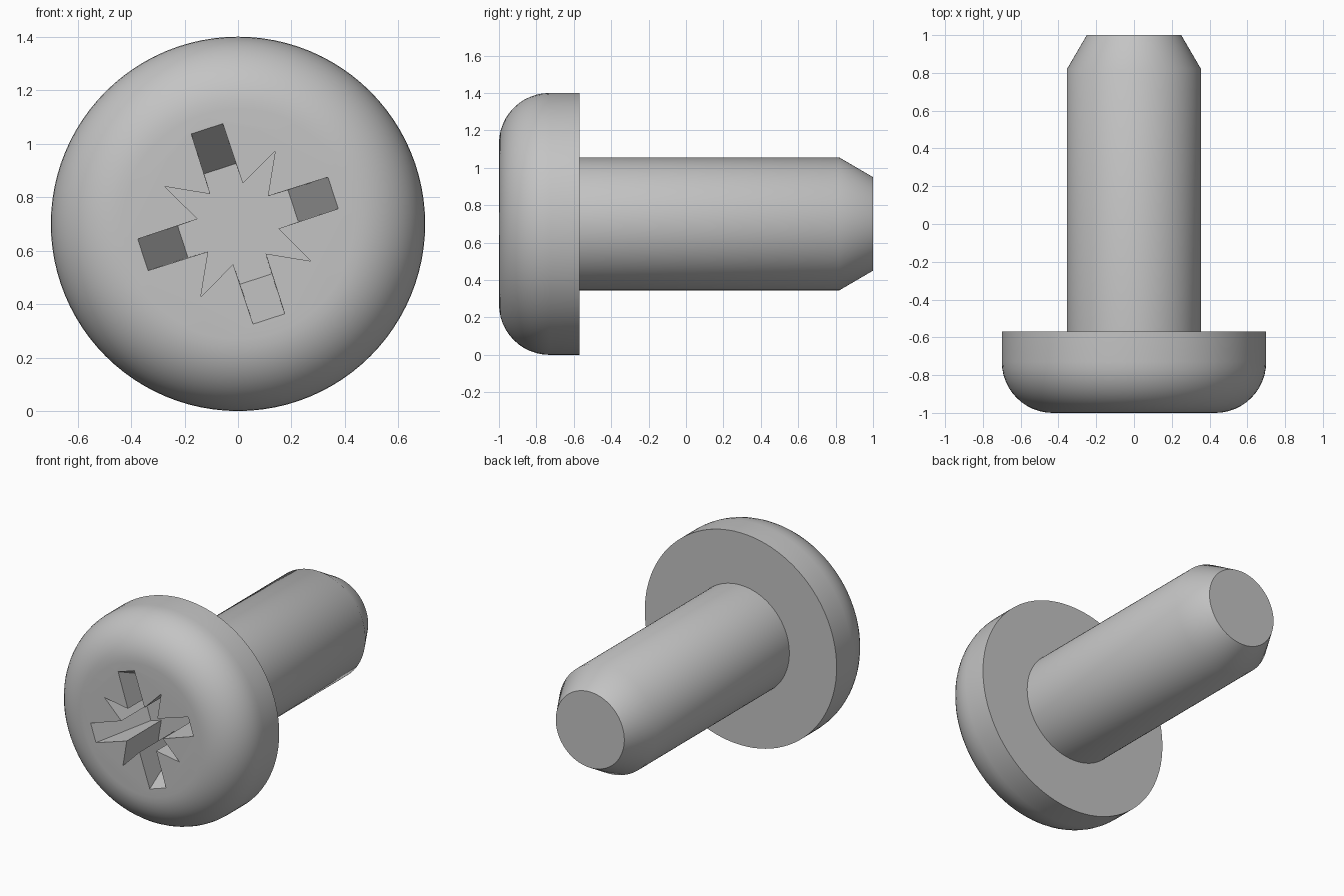
import bpy, bmesh
from math import sin, cos, pi, radians
from mathutils import Matrix, Vector

if "Cube" in bpy.data.objects:
    bpy.data.objects.remove(bpy.data.objects["Cube"], do_unlink=True)

HEAD_R, SHANK_R, TIP_R = 0.7, 0.355, 0.25
FILLET = 0.27
DEPTH = 0.36
AXIS_Z = HEAD_R

steel = bpy.data.materials.new("grey_steel")
steel.use_nodes = True
colour = (0.55, 0.55, 0.55, 1)
steel.diffuse_color = colour
steel.node_tree.nodes["Principled BSDF"].inputs["Base Color"].default_value = colour


def add_object(name, bm):
    bmesh.ops.recalc_face_normals(bm, faces=bm.faces[:])
    mesh = bpy.data.meshes.new(name)
    bm.to_mesh(mesh)
    bm.free()
    mesh.materials.append(steel)
    obj = bpy.data.objects.new(name, mesh)
    bpy.context.collection.objects.link(obj)
    return obj


# Screw body: rounded head, shank and chamfered tip turned around the y axis
profile = []
for i in range(13):
    a = i / 12 * pi / 2
    profile.append((HEAD_R - FILLET + FILLET * sin(a), -1 + FILLET - FILLET * cos(a)))
profile += [(HEAD_R, -0.57), (SHANK_R, -0.57), (SHANK_R, 0.82), (TIP_R, 1)]

bm = bmesh.new()
verts = [bm.verts.new((0, y, AXIS_Z + r)) for r, y in profile]
edges = [bm.edges.new(pair) for pair in zip(verts, verts[1:])]
bmesh.ops.spin(bm, geom=verts + edges, cent=(0, 0, AXIS_Z), axis=(0, 1, 0),
               angle=2 * pi, steps=96, use_duplicate=False)
bmesh.ops.remove_doubles(bm, verts=bm.verts[:], dist=0.0005)
bmesh.ops.holes_fill(bm, edges=bm.edges[:], sides=0)
screw = add_object("screw", bm)


# Drive recess: four arms with sloping ends and four straight spikes between
def recess_ring(bm, y, arm):
    quarter = [(arm, -0.062), (arm, 0.062), (0.138, 0.064), (0.217, 0.217), (0.064, 0.138)]
    ring = []
    for k in range(4):
        turn = Matrix.Rotation(radians(18) + k * pi / 2, 2)
        for p in quarter:
            q = turn @ Vector(p)
            ring.append(bm.verts.new((q.x, y, AXIS_Z + q.y)))
    return ring


bm = bmesh.new()
slope = (0.374 - 0.217) / DEPTH
outer = recess_ring(bm, -1.05, 0.374 + 0.05 * slope)
floor = recess_ring(bm, -1 + DEPTH, 0.217)
bm.faces.new(outer)
bm.faces.new(floor)
for i in range(len(outer)):
    j = (i + 1) % len(outer)
    bm.faces.new((outer[i], outer[j], floor[j], floor[i]))
cutter = add_object("recess_cutter", bm)
cutter.hide_render = True

# Cut the recess, then shade the turned surfaces smooth
bpy.ops.object.select_all(action="DESELECT")
screw.select_set(True)
bpy.context.view_layer.objects.active = screw
cut = screw.modifiers.new("recess", "BOOLEAN")
cut.operation = "DIFFERENCE"
cut.solver = "EXACT"
cut.object = cutter
bpy.ops.object.modifier_apply(modifier=cut.name)
bpy.data.objects.remove(cutter, do_unlink=True)
bpy.ops.object.shade_smooth_by_angle(angle=radians(35))
